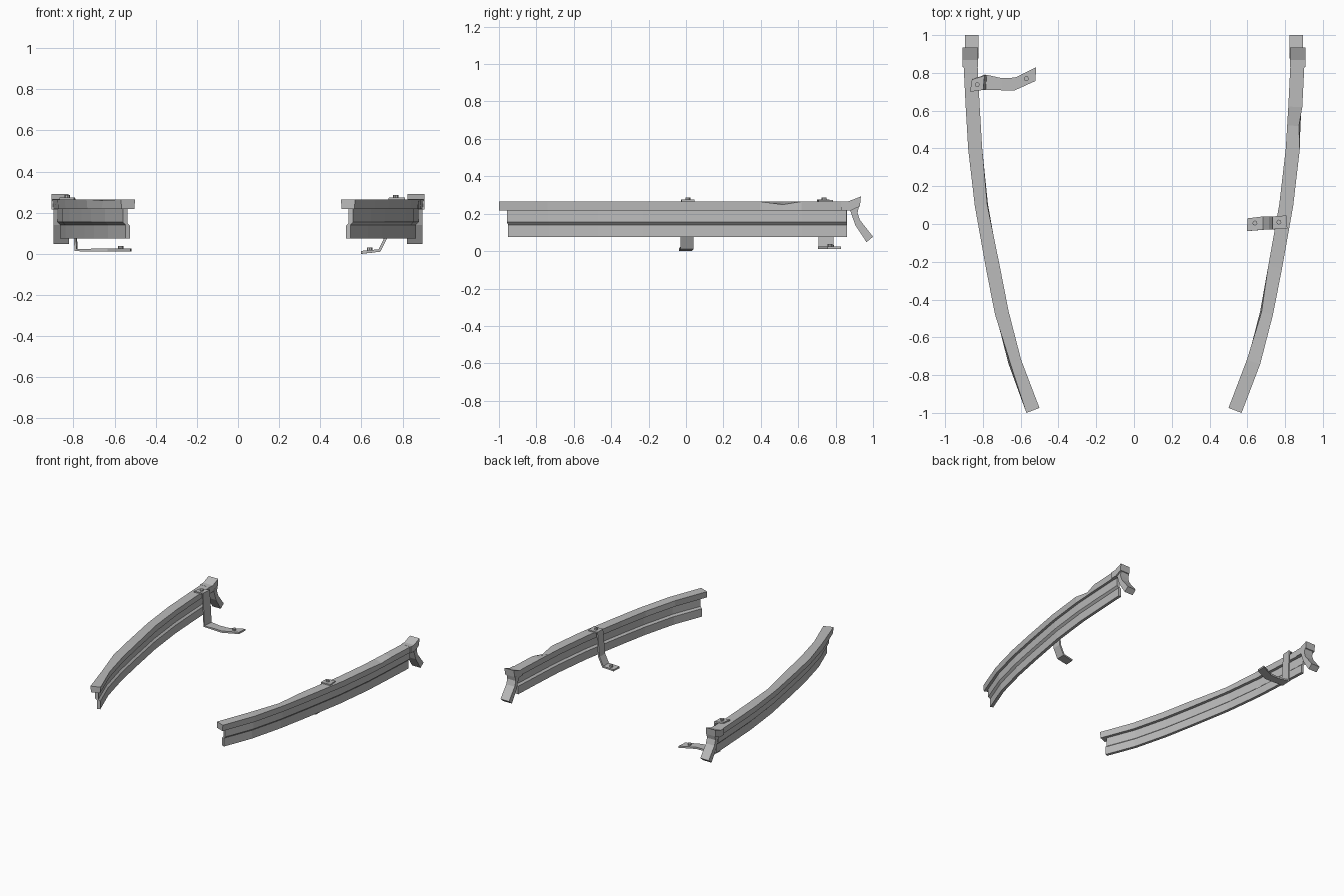
import bpy, bmesh, math
from mathutils import Vector

if "Cube" in bpy.data.objects:
    bpy.data.objects.remove(bpy.data.objects["Cube"])

grey = bpy.data.materials.new("steel_grey")
grey.diffuse_color = (0.5, 0.5, 0.5, 1)
grey.use_nodes = True
grey.node_tree.nodes["Principled BSDF"].inputs["Base Color"].default_value = grey.diffuse_color


def finish(bm, name):
    bmesh.ops.recalc_face_normals(bm, faces=bm.faces)
    me = bpy.data.meshes.new(name)
    bm.to_mesh(me)
    bm.free()
    me.materials.append(grey)
    ob = bpy.data.objects.new(name, me)
    bpy.context.collection.objects.link(ob)
    return ob


def sweep(name, path, profile, side, dents={}):
    """Sweep a (outward, z) profile along a plan curve; side is +1 or -1."""
    bm = bmesh.new()
    rings = []
    for i, p in enumerate(path):
        a, b = Vector(path[max(i - 1, 0)]), Vector(path[min(i + 1, len(path) - 1)])
        d = (a - b).normalized()
        out = Vector((d.y, -d.x))
        ring = []
        for k, (u, z) in enumerate(profile):
            du, dz = dents.get((i, k), (0, 0))
            q = Vector(p) + out * (u + du)
            ring.append(bm.verts.new((side * q.x, q.y, z + dz)))
        rings.append(ring)
    n = len(profile)
    for r, s in zip(rings, rings[1:]):
        for k in range(n):
            bm.faces.new((r[k], r[(k + 1) % n], s[(k + 1) % n], s[k]))
    bm.faces.new(rings[0])
    bm.faces.new(rings[-1])
    return finish(bm, name)


def slab(name, outline, x0, x1, side):
    """Extrude a (y, z) outline between two x positions."""
    bm = bmesh.new()
    a = [bm.verts.new((side * x0, y, z)) for y, z in outline]
    b = [bm.verts.new((side * x1, y, z)) for y, z in outline]
    n = len(a)
    for k in range(n):
        bm.faces.new((a[k], a[(k + 1) % n], b[(k + 1) % n], b[k]))
    bm.faces.new(a)
    bm.faces.new(b)
    return finish(bm, name)


def strap(name, pairs):
    """Bent metal strap through pairs of edge points."""
    bm = bmesh.new()
    rows = [[bm.verts.new(p) for p in pair] for pair in pairs]
    for r, s in zip(rows, rows[1:]):
        bm.faces.new((r[0], r[1], s[1], s[0]))
    ob = finish(bm, name)
    mod = ob.modifiers.new("thickness", 'SOLIDIFY')
    mod.thickness = 0.014
    mod.offset = 0
    return ob


def bolt(name, x, y, z):
    bpy.ops.mesh.primitive_cylinder_add(vertices=8, radius=0.013, depth=0.016,
                                        location=(x, y, z))
    ob = bpy.context.object
    ob.name = name
    ob.data.materials.append(grey)


path = [(.866, .86), (.854, .62), (.848, .52), (.841, .4), (.806, .1),
        (.747, -.23), (.70, -.47), (.633, -.73), (.535, -.987)]
web_path = path[:-1] + [(.547, -.952)]
flange = [(.037, .265), (-.037, .265), (-.033, .218), (.033, .218)]
web = [(.014, .22), (.014, .155), (-.001, .14), (-.001, .075),
       (-.024, .075), (-.024, .137), (-.010, .15), (-.010, .22)]
cap = [(.83, .216), (.83, .266), (.868, .266), (.935, .292), (.93, .24), (.88, .216)]
fin = [(.877, .22), (.905, .238), (.925, .238), (.917, .205), (.93, .166),
       (1.0, .077), (.965, .048), (.905, .139)]
# worn spots on the flange: (ring, corner) -> (outward, up) shift
wear = {1: {(2, 0): (-.012, -.016), (6, 1): (.012, -.006)},
        -1: {(7, 0): (-.014, -.006), (4, 1): (.008, -.004)}}

# Rails with flared ends
for side, tag in ((1, "right"), (-1, "left")):
    sweep(tag + "_rail_flange", path, flange, side, wear[side])
    sweep(tag + "_rail_web", web_path, web, side)
    slab(tag + "_rail_cap", cap, .825, .907, side)
    slab(tag + "_rail_end_fin", fin, .823, .896, side)

# Right bracket, over the rail and down to a short foot
strap("right_bracket", [
    ((.812, -.025, .268), (.806, .045, .268)),
    ((.738, -.028, .268), (.738, .04, .268)),
    ((.722, -.028, .085), (.722, .04, .085)),
    ((.688, -.030, .016), (.688, .04, .016)),
    ((.598, -.038, .007), (.602, .030, .007))])
bolt("right_bracket_top_bolt", .767, .01, .278)
bolt("right_bracket_foot_bolt", .64, .005, .022)

# Left bracket, with a long kinked foot
strap("left_bracket", [
    ((-.868, .70, .268), (-.858, .765, .268)),
    ((-.803, .71, .268), (-.797, .785, .268)),
    ((-.79, .71, .018), (-.785, .79, .018)),
    ((-.70, .708, .018), (-.70, .772, .018)),
    ((-.635, .706, .018), (-.63, .775, .018)),
    ((-.522, .757, .018), (-.518, .83, .018))])
bolt("left_bracket_top_bolt", -.83, .738, .278)
bolt("left_bracket_foot_bolt", -.57, .77, .03)
